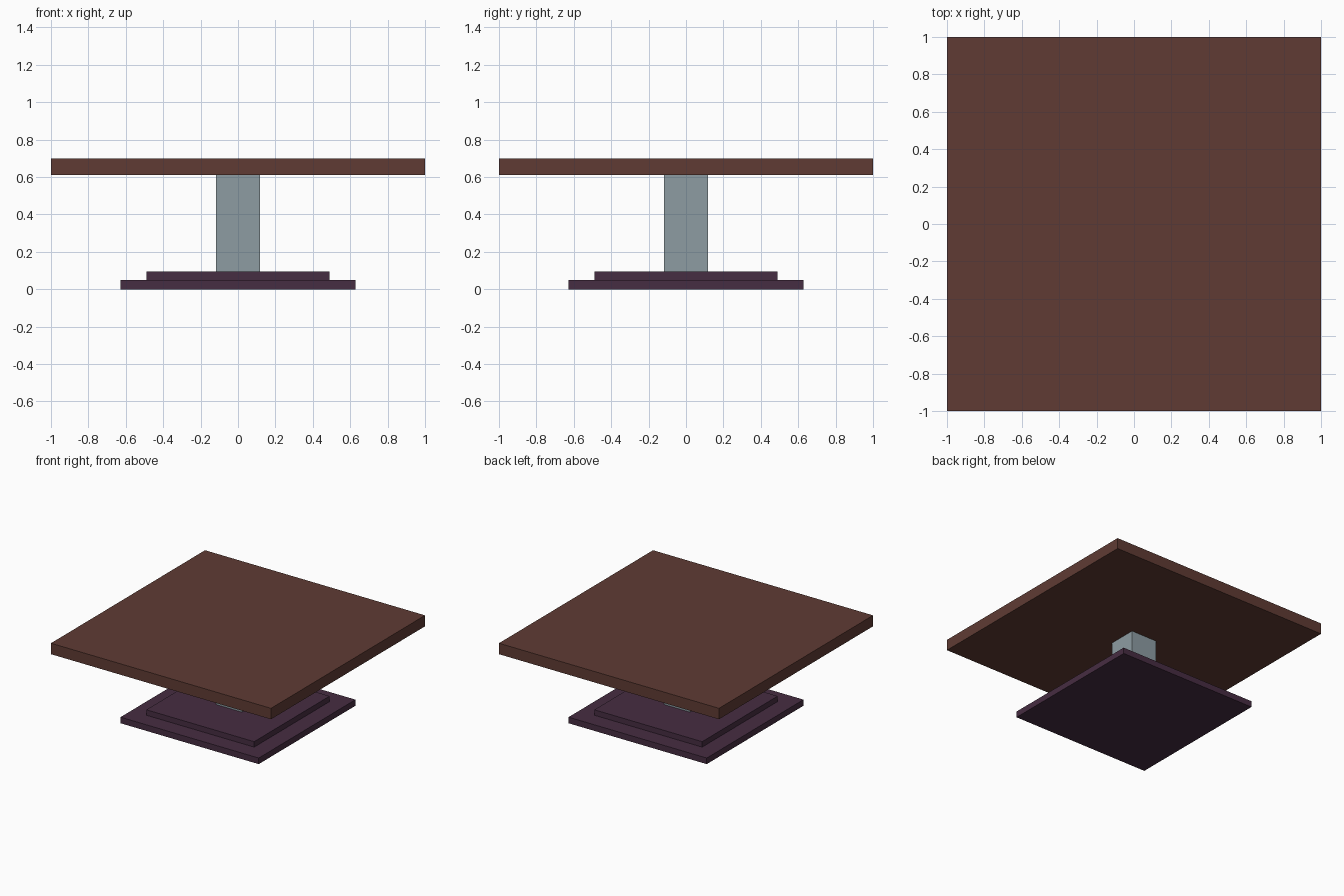
import bpy
import bmesh

if "Cube" in bpy.data.objects:
    bpy.data.objects.remove(bpy.data.objects["Cube"], do_unlink=True)


def make_material(name, rgb):
    mat = bpy.data.materials.new(name)
    mat.use_nodes = True
    color = (*rgb, 1.0)
    mat.diffuse_color = color
    mat.node_tree.nodes["Principled BSDF"].inputs["Base Color"].default_value = color
    return mat


def square_slab(name, half, z0, z1, mat):
    """Square block centred on the z axis, spanning z0 to z1."""
    bm = bmesh.new()
    bmesh.ops.create_cube(bm, size=1.0)
    bmesh.ops.scale(bm, vec=(2 * half, 2 * half, z1 - z0), verts=bm.verts)
    bmesh.ops.translate(bm, vec=(0, 0, (z0 + z1) / 2), verts=bm.verts)
    mesh = bpy.data.meshes.new(name)
    bm.to_mesh(mesh)
    bm.free()
    mesh.materials.append(mat)
    obj = bpy.data.objects.new(name, mesh)
    bpy.context.collection.objects.link(obj)
    return obj


brown = make_material("brown wood", (0.115, 0.044, 0.034))
plum = make_material("dark plum", (0.062, 0.026, 0.054))
steel = make_material("grey steel", (0.270, 0.335, 0.365))

# Stepped foot
square_slab("foot_plate", 0.628, 0.0, 0.05, plum)
square_slab("foot_step", 0.49, 0.05, 0.095, plum)

# Central column
square_slab("column", 0.117, 0.095, 0.61, steel)

# Table top
square_slab("table_top", 1.0, 0.61, 0.70, brown)
